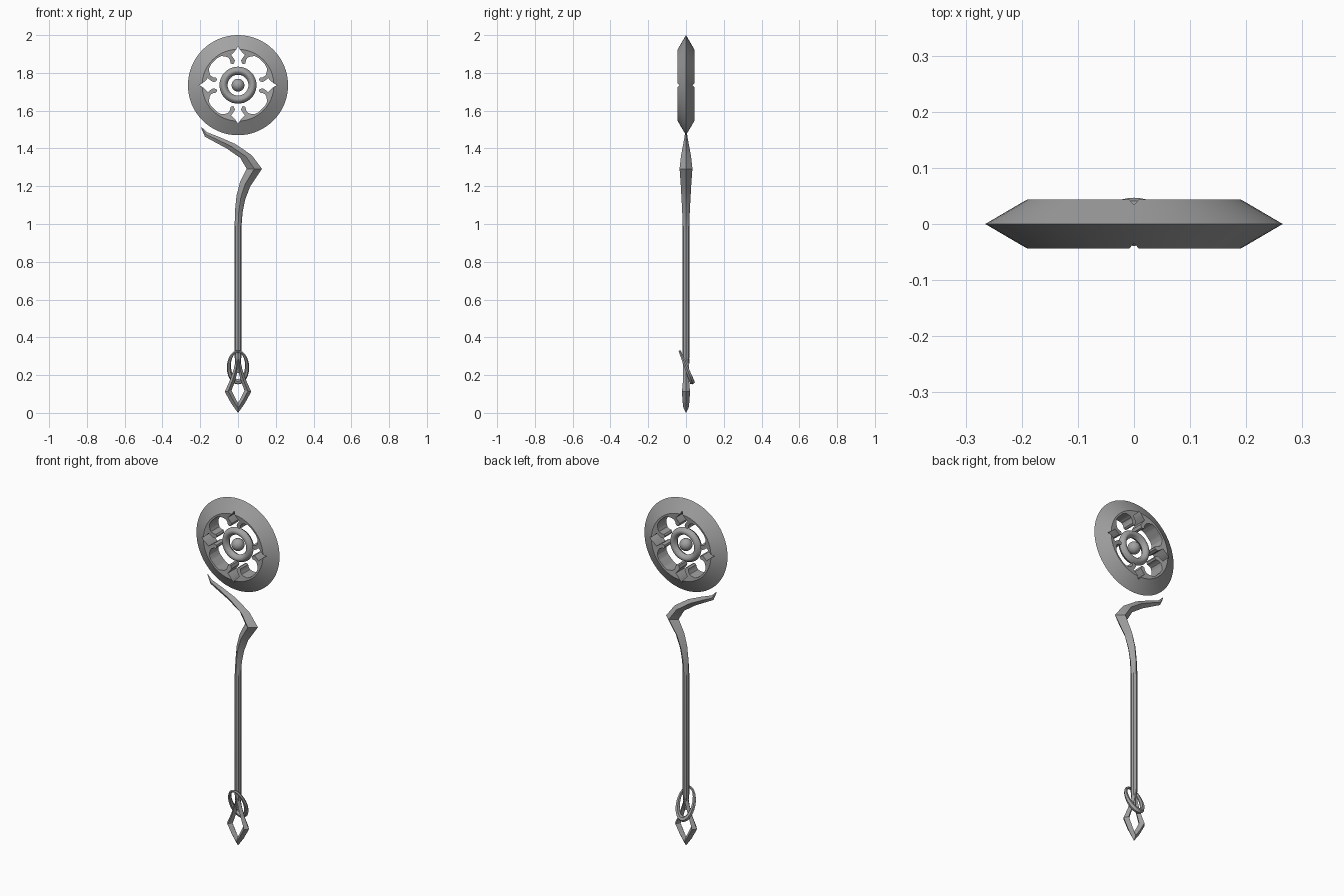
import bpy, bmesh, math
from mathutils import Vector

if "Cube" in bpy.data.objects:
    bpy.data.objects.remove(bpy.data.objects["Cube"])

metal = bpy.data.materials.new("grey metal")
metal.diffuse_color = (0.36, 0.36, 0.36, 1)
metal.use_nodes = True
metal.node_tree.nodes["Principled BSDF"].inputs["Base Color"].default_value = metal.diffuse_color


def finish(name, bm, smooth=None):
    bmesh.ops.remove_doubles(bm, verts=bm.verts, dist=1e-5)
    bmesh.ops.recalc_face_normals(bm, faces=bm.faces)
    me = bpy.data.meshes.new(name)
    bm.to_mesh(me)
    bm.free()
    ob = bpy.data.objects.new(name, me)
    bpy.context.collection.objects.link(ob)
    me.materials.append(metal)
    if smooth:
        smooth_by_angle(ob, smooth)
    return ob


def smooth_by_angle(ob, degrees):
    bpy.ops.object.select_all(action='DESELECT')
    bpy.context.view_layer.objects.active = ob
    ob.select_set(True)
    bpy.ops.object.shade_smooth_by_angle(angle=math.radians(degrees))


def loft(name, sections, closed=False, smooth=None):
    """Skin a list of equally sized point loops."""
    bm = bmesh.new()
    rows = [[bm.verts.new(p) for p in s] for s in sections]
    n = len(rows[0])
    for i in range(len(rows) if closed else len(rows) - 1):
        a, b = rows[i], rows[(i + 1) % len(rows)]
        for j in range(n):
            k = (j + 1) % n
            bm.faces.new((a[j], a[k], b[k], b[j]))
    if not closed:
        bm.faces.new(rows[0])
        bm.faces.new(rows[-1])
    return finish(name, bm, smooth)


def revolve(name, profile, segments, smooth=None):
    """Turn a closed (radius, y) profile around the wheel axis."""
    turns = [2 * math.pi * i / segments for i in range(segments)]
    return loft(name, [[(r * math.cos(t), y, WHEEL_Z + r * math.sin(t)) for r, y in profile]
                       for t in turns], True, smooth)


WHEEL_Z = 1.735

# Wheel rim: sharp-edged disc, pierced by a tracery-shaped opening
rim = revolve("wheel_rim", [(0.265, 0), (0.19, 0.044), (0.06, 0.026),
                            (0.06, -0.026), (0.19, -0.044)], 64)
half = [(0.206, 0), (0.188, 0.010), (0.174, 0.022), (0.160, 0.037), (0.146, 0.026),
        (0.130, 0.016), (0.114, 0.022), (0.111, 0.031), (0.117, 0.040), (0.132, 0.042),
        (0.145, 0.050), (0.151, 0.064), (0.154, 0.088), (0.143, 0.110)]
quarter = [(u, -v) for u, v in reversed(half[1:])] + half
outline = []
for q in range(4):
    c, s = round(math.cos(q * math.pi / 2)), round(math.sin(q * math.pi / 2))
    outline += [(u * c - v * s, u * s + v * c) for u, v in quarter]
cutter = loft("tracery_cutter", [[(x, y, WHEEL_Z + z) for x, z in outline] for y in (-0.1, 0.1)])
cutter.hide_render = True
cutter.hide_viewport = True
cut = rim.modifiers.new("opening", 'BOOLEAN')
cut.operation = 'DIFFERENCE'
cut.solver = 'EXACT'
cut.object = cutter
bpy.context.view_layer.objects.active = rim
rim.select_set(True)
bpy.ops.object.modifier_apply(modifier=cut.name)
bpy.data.objects.remove(cutter)
smooth_by_angle(rim, 25)

# Floating hub ring and centre bead
revolve("hub_ring", [(0.098, 0), (0.088, 0.018), (0.077, 0.023), (0.065, 0.018), (0.055, 0),
                     (0.065, -0.018), (0.077, -0.023), (0.088, -0.018)], 40, 50)
bpy.ops.mesh.primitive_uv_sphere_add(segments=24, ring_count=12, radius=0.034,
                                     location=(0, 0, WHEEL_Z))
bead = bpy.context.object
bead.name = "centre_bead"
bead.data.materials.append(metal)
smooth_by_angle(bead, 60)


# Shaft and hooked arm: left edge, right edge, half depth, corner fullness
def section(l, r, d, full):
    l, r = Vector((l[0], 0, l[1])), Vector((r[0], 0, r[1]))
    mid, side, out = (l + r) / 2, (r - l) / 2, Vector((0, d, 0))
    pts = []
    for i in range(8):
        a = i * math.pi / 4
        k = 1 if i % 2 == 0 else full * math.sqrt(2)
        pts.append(mid + side * math.cos(a) * k + out * math.sin(a) * k)
    return pts


path = [((-0.010, 0.21), (0.010, 0.21), 0.010, 0.7),
        ((-0.018, 0.30), (0.018, 0.30), 0.018, 0.7),
        ((-0.018, 0.98), (0.018, 0.98), 0.018, 0.7),
        ((-0.016, 1.07), (0.024, 1.06), 0.020, 0.6),
        ((-0.008, 1.15), (0.038, 1.13), 0.024, 0.55),
        ((0.010, 1.22), (0.065, 1.20), 0.028, 0.5),
        ((0.046, 1.292), (0.127, 1.292), 0.034, 0.5),
        ((0.012, 1.350), (0.072, 1.365), 0.027, 0.5),
        ((-0.060, 1.400), (-0.015, 1.424), 0.017, 0.5),
        ((-0.125, 1.435), (-0.100, 1.461), 0.010, 0.5),
        ((-0.175, 1.462), (-0.165, 1.486), 0.006, 0.5),
        ((-0.196, 1.511), (-0.193, 1.513), 0.001, 0.5)]
loft("shaft_and_arm", [section(*p) for p in path], smooth=30)

# Pierced diamond finial: outer point, inner point, half depth on one side, mirrored
frame = [((0, 0), (0, 0.052), 0.014), ((0.036, 0.050), (0.017, 0.083), 0.019),
         ((0.070, 0.112), (0.034, 0.118), 0.021), ((0.042, 0.175), (0.016, 0.170), 0.016),
         ((0.022, 0.235), (0.003, 0.215), 0.016), ((0, 0.33), (0, 0.24), 0.018)]
loop = frame + [((-o[0], o[1]), (-i[0], i[1]), d) for o, i, d in reversed(frame[1:-1])]
loft("diamond_finial", [[(o[0], 0, o[1]), ((o[0] + i[0]) / 2, -d, (o[1] + i[1]) / 2),
                         (i[0], 0, i[1]), ((o[0] + i[0]) / 2, d, (o[1] + i[1]) / 2)]
                        for o, i, d in loop], True)

# Slanted loop, thin at the front top and thick at the back bottom
axis = Vector((0, -0.032, 0.080))
rings = []
for i in range(32):
    t = 2 * math.pi * i / 32
    out = (Vector((math.sin(t), 0, 0)) + axis.normalized() * math.cos(t)).normalized()
    normal = Vector((0, axis.z, -axis.y)).normalized()
    centre = Vector((0.048 * math.sin(t), 0, 0.245)) + axis * math.cos(t)
    w = 0.011 - 0.004 * math.cos(t)
    rings.append([centre + out * w * math.cos(a) + normal * w * math.sin(a)
                  for a in (j * math.pi / 3 for j in range(6))])
loft("slanted_loop", rings, True, 40)
